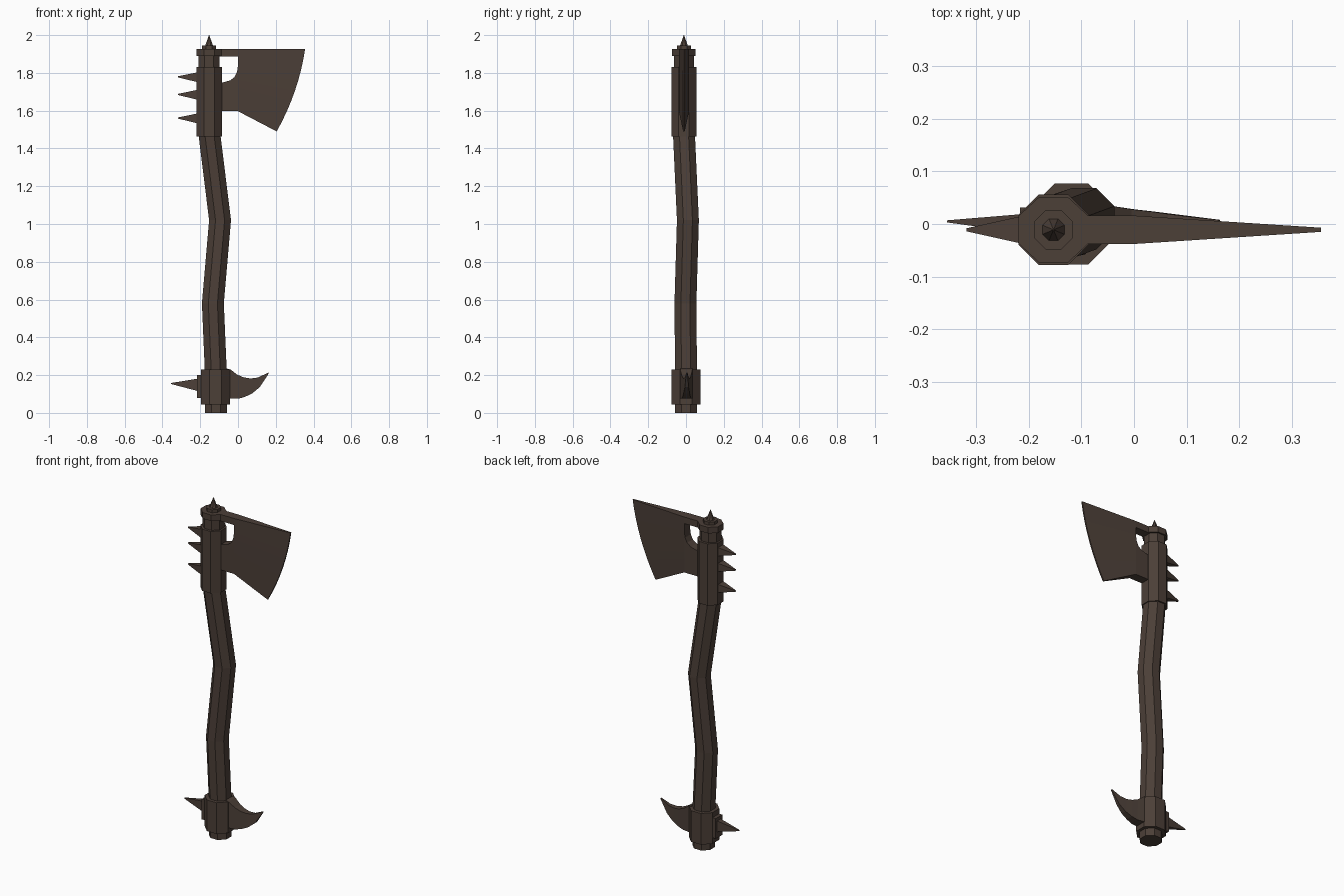
import bpy, bmesh, math

if "Cube" in bpy.data.objects:
    bpy.data.objects.remove(bpy.data.objects["Cube"])

iron = bpy.data.materials.new("dark_brown")
iron.diffuse_color = (0.072, 0.050, 0.039, 1)
iron.use_nodes = True
iron.node_tree.nodes["Principled BSDF"].inputs["Base Color"].default_value = iron.diffuse_color


def finish(name, bm):
    bmesh.ops.recalc_face_normals(bm, faces=bm.faces)
    me = bpy.data.meshes.new(name)
    bm.to_mesh(me)
    bm.free()
    me.materials.append(iron)
    ob = bpy.data.objects.new(name, me)
    bpy.context.collection.objects.link(ob)
    return ob


def skin(name, rings):
    """Closed skin through equal-length rings of points."""
    bm = bmesh.new()
    vs = [[bm.verts.new(p) for p in r] for r in rings]
    n = len(vs[0])
    for a, b in zip(vs, vs[1:]):
        for i in range(n):
            j = (i + 1) % n
            bm.faces.new((a[i], a[j], b[j], b[i]))
    bm.faces.new(vs[0])
    bm.faces.new(vs[-1])
    return finish(name, bm)


def octagon_tube(name, sections):
    """Sections of (x, y, z, half width in x, half width in y), flats facing the axes."""
    k = 1 / math.cos(math.pi / 8)
    angs = [math.pi / 8 + i * math.pi / 4 for i in range(8)]
    return skin(name, [[(x + hx * k * math.cos(a), y + hy * k * math.sin(a), z) for a in angs]
                       for x, y, z, hx, hy in sections])


def plate(name, pts, y, h):
    """Flat outline in x, z given thickness along y."""
    return skin(name, [[(px, yy, pz) for px, pz in pts] for yy in (y - h, y + h)])


def taper(name, rows):
    """Rows of (x low, z low, x high, z high, y, half thickness)."""
    return skin(name, [[(xa, y - h, za), (xa, y + h, za), (xb, y + h, zb), (xb, y - h, zb)]
                       for xa, za, xb, zb, y, h in rows])


HX, HY = -0.153, -0.011  # axis of the head

# crooked handle
octagon_tube("handle", [(x, y, z, .058, .058) for x, y, z in (
    (-.117, 0, 0), (-.118, 0, .23), (-.133, -.003, .58), (-.095, .01, 1.02), (-.152, -.011, 1.48))])

# collars, head sleeve and cap
octagon_tube("pommel_collar", [(-.119, 0, .045, .077, .077), (-.119, 0, .23, .077, .077)])
octagon_tube("head_sleeve", [(HX, HY, 1.463, .067, .067), (HX, HY, 1.83, .067, .067)])
octagon_tube("head_neck", [(HX, HY, 1.82, .056, .053), (HX, HY, 1.895, .056, .053)])
octagon_tube("head_cap", [(HX, HY, 1.89, .067, .062), (HX, HY, 1.926, .067, .062)])
octagon_tube("top_disc", [(HX, HY, 1.92, .037, .037), (HX, HY, 1.944, .037, .037)])
octagon_tube("top_spike", [(HX, HY, 1.94, .022, .022), (HX, HY, 2.0, .001, .001)])

# blade: lofted from a thick root to a thin curved cutting edge
N = 8
bm = bmesh.new()
p0, p1, p2 = (.205, 1.49), (.322, 1.70), (.355, 1.926)
ring = []
for i in range(N + 1):
    t = i / N
    ex, ez = (p0[k] * (1 - t) ** 2 + 2 * p1[k] * t * (1 - t) + p2[k] * t * t for k in (0, 1))
    rz = 1.597 + t * (1.926 - 1.597)
    ring.append([bm.verts.new(c) for c in ((0, HY - .027, rz), (ex, HY - .004, ez),
                                           (ex, HY + .004, ez), (0, HY + .027, rz))])
for a, b in zip(ring, ring[1:]):
    for i in range(4):
        j = (i + 1) % 4
        bm.faces.new((a[i], a[j], b[j], b[i]))
bm.faces.new(ring[0])
bm.faces.new(ring[-1])
finish("blade", bm)

# blade socket with rounded notch, and top strap
plate("blade_socket", [(-.10, 1.597), (0, 1.597), (0, 1.84), (-.005, 1.805), (-.018, 1.778),
                       (-.042, 1.76), (-.085, 1.748), (-.10, 1.748)], HY, .027)
plate("blade_strap", [(-.10, 1.887), (0, 1.887), (0, 1.926), (-.10, 1.926)], HY, .027)

# three spikes on the back of the head
for n, z in enumerate((1.778, 1.685, 1.56)):
    taper(f"back_spike_{n + 1}", [(-.21, z - .028, -.21, z + .026, HY, .027),
                                  (-.318, z - .002, -.318, z + .004, HY, .003)])

# pommel spike on its pad
plate("pommel_pad", [(-.217, .08), (-.19, .08), (-.19, .20), (-.217, .20)], 0, .031)
taper("pommel_spike", [(-.21, .115, -.21, .182, .001, .018), (-.355, .153, -.355, .158, .005, .002)])

# curved pommel claw
taper("pommel_claw", [(-.06, .075, -.06, .235, .002, .032), (-.04, .075, -.04, .23, .002, .032),
                      (.0, .075, -.005, .203, .002, .026), (.035, .084, .03, .188, .003, .021),
                      (.075, .103, .065, .182, .003, .016), (.115, .136, .105, .187, .004, .010),
                      (.163, .209, .160, .213, .005, .003)])
